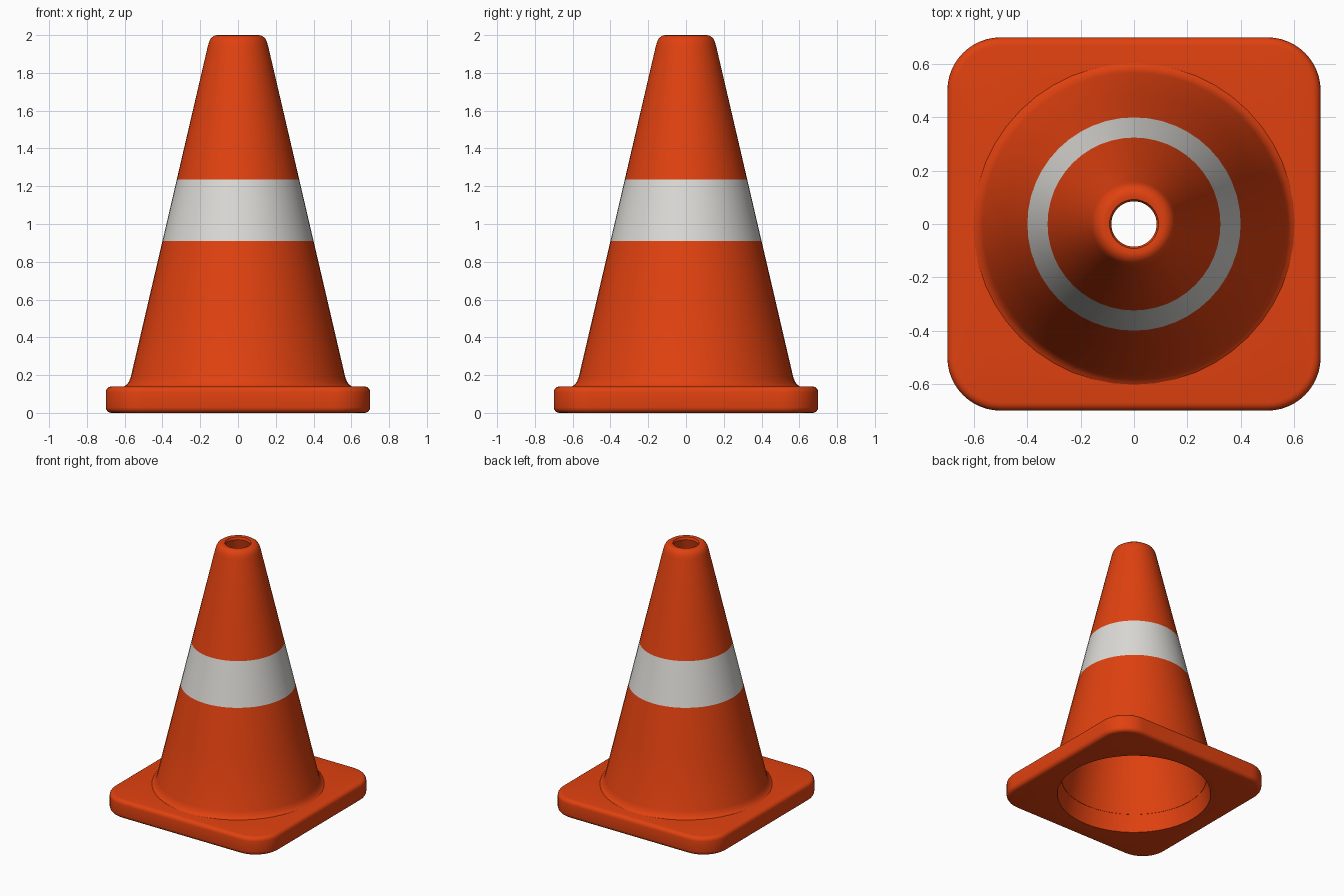
import bpy, bmesh
from math import sin, cos, pi, radians

cube = bpy.data.objects.get("Cube")
if cube:
    bpy.data.objects.remove(cube)


def material(name, rgb):
    mat = bpy.data.materials.new(name)
    mat.use_nodes = True
    mat.diffuse_color = (*rgb, 1)
    mat.node_tree.nodes["Principled BSDF"].inputs["Base Color"].default_value = (*rgb, 1)
    return mat


ORANGE = material("safety orange", (0.75, 0.053, 0.005))
WHITE = material("band white", (0.71, 0.70, 0.67))
CORNER_STEPS = 12


def outline(half, radius, z):
    """Rounded square; a circle when radius equals half."""
    points = []
    for quarter in range(4):
        mid = pi / 4 + quarter * pi / 2
        cx = (half - radius) * (1 if cos(mid) > 0 else -1)
        cy = (half - radius) * (1 if sin(mid) > 0 else -1)
        for i in range(CORNER_STEPS + 1):
            a = (quarter + i / CORNER_STEPS) * pi / 2
            points.append((cx + radius * cos(a), cy + radius * sin(a), z))
    return points


def closed_loft(name, sections, materials):
    """Skin a closed loop of sections into one hollow solid."""
    bm = bmesh.new()
    rings = [[bm.verts.new(p) for p in outline(*s)] for s in sections]
    for k, low in enumerate(rings):
        high = rings[(k + 1) % len(rings)]
        for i in range(len(low)):
            j = (i + 1) % len(low)
            bm.faces.new((low[i], low[j], high[j], high[i]))
    bmesh.ops.remove_doubles(bm, verts=bm.verts[:], dist=0.0001)
    bmesh.ops.recalc_face_normals(bm, faces=bm.faces[:])
    mesh = bpy.data.meshes.new(name)
    bm.to_mesh(mesh)
    bm.free()
    for mat in materials:
        mesh.materials.append(mat)
    obj = bpy.data.objects.new(name, mesh)
    bpy.context.collection.objects.link(obj)
    bpy.ops.object.select_all(action='DESELECT')
    obj.select_set(True)
    bpy.context.view_layer.objects.active = obj
    bpy.ops.object.shade_smooth_by_angle(angle=radians(35))
    return obj


# Square foot with rounded corners, soft edges and a round opening
HALF, CORNER, HEIGHT, SOFT = 0.7, 0.2, 0.14, 0.03
foot = [(0.545, 0.545, 0)]
for centre_z, start in ((SOFT, -pi / 2), (HEIGHT - SOFT, 0)):
    for i in range(5):
        a = start + i * pi / 8
        inset = SOFT * (1 - cos(a))
        foot.append((HALF - inset, CORNER - inset, centre_z + SOFT * sin(a)))
foot.append((0.515, 0.515, HEIGHT))
closed_loft("square_foot", foot, [ORANGE])

# Hollow cone: flared toe, straight wall, rounded lip, inner wall
BAND = (0.91, 1.235)


def wall(z):
    return 0.57 - 0.41 * (z - 0.18) / 1.76


profile = [(0.515, 0.13), (0.61, 0.135), (0.592, 0.147), (0.579, 0.162), (wall(0.19), 0.19)]
profile += [(wall(z), z) for z in (0.55, *BAND, 1.6, 1.94)]
profile += [(0.153, 1.965), (0.142, 1.985), (0.125, 1.997), (0.11, 2.0),
            (0.092, 1.997), (0.085, 1.98)]
cone = closed_loft("cone_body", [(r, r, z) for r, z in profile], [ORANGE, WHITE])

# White band on the outer wall between the two band heights
for face in cone.data.polygons:
    c = face.center
    if BAND[0] < c.z < BAND[1] and c.x * face.normal.x + c.y * face.normal.y > 0:
        face.material_index = 1
